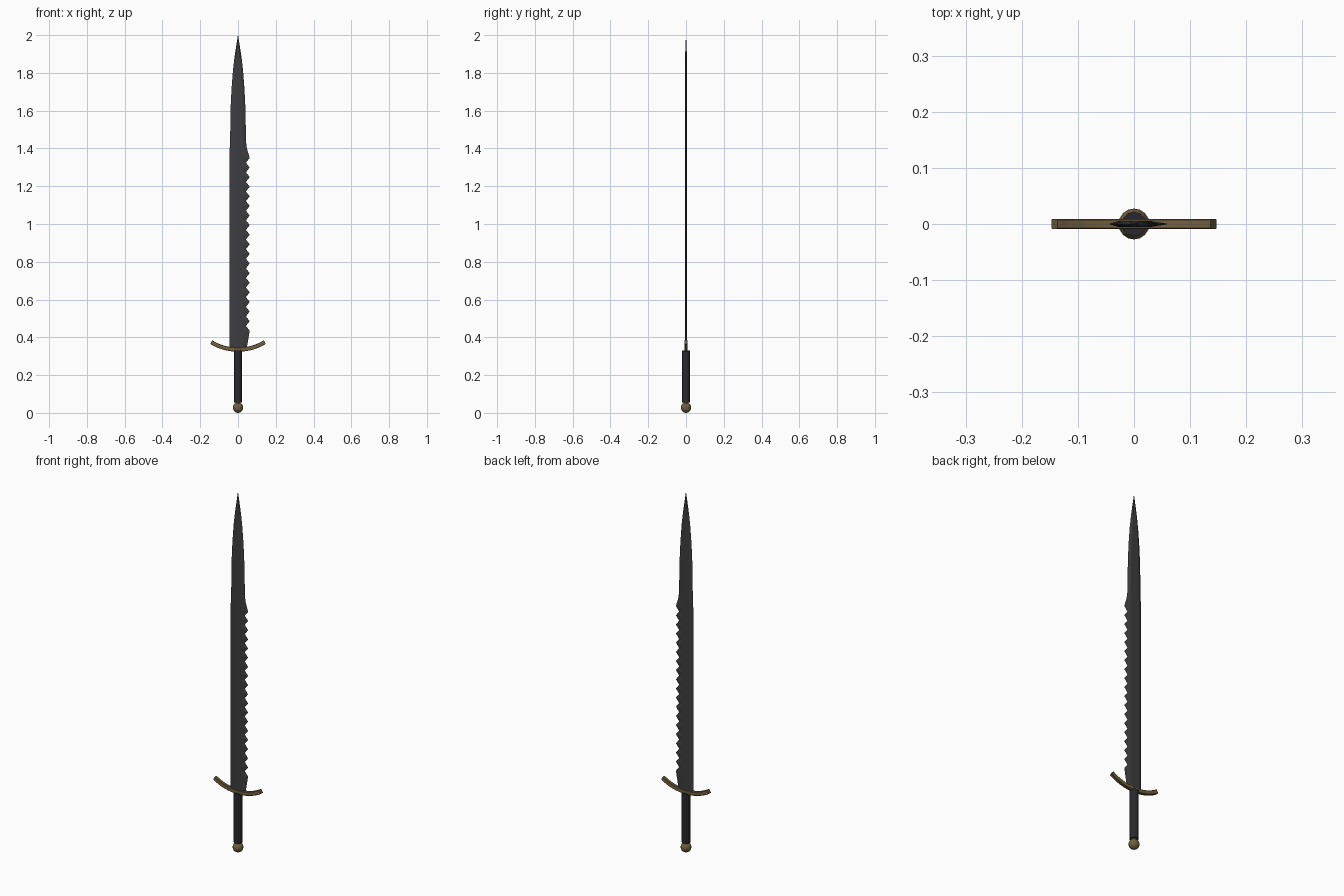
import bpy, bmesh, math

if "Cube" in bpy.data.objects:
    bpy.data.objects.remove(bpy.data.objects["Cube"])


def material(name, r, g, b):
    m = bpy.data.materials.new(name)
    m.diffuse_color = (r, g, b, 1)
    m.use_nodes = True
    m.node_tree.nodes["Principled BSDF"].inputs["Base Color"].default_value = m.diffuse_color
    return m


STEEL = material("dark_steel", 0.048, 0.048, 0.050)
BRONZE = material("aged_bronze", 0.17, 0.115, 0.050)
LEATHER = material("black_leather", 0.022, 0.022, 0.026)


def finish(bm, name, mat):
    bmesh.ops.recalc_face_normals(bm, faces=bm.faces)
    me = bpy.data.meshes.new(name)
    bm.to_mesh(me)
    bm.free()
    me.materials.append(mat)
    ob = bpy.data.objects.new(name, me)
    bpy.context.collection.objects.link(ob)
    return ob


def loft(rings, name, mat):
    """Skin a list of closed rings and cap both ends."""
    bm = bmesh.new()
    vs = [[bm.verts.new(p) for p in ring] for ring in rings]
    n = len(vs[0])
    for a, b in zip(vs, vs[1:]):
        for i in range(n):
            j = (i + 1) % n
            bm.faces.new((a[i], a[j], b[j], b[i]))
    bm.faces.new(vs[0])
    bm.faces.new(vs[-1])
    return finish(bm, name, mat)


# Blade: rows of (z, left edge, right edge), with a saw-toothed right edge
TEETH, Z0, Z1 = 18, 0.435, 1.35
rows = [(0.335, -0.045, 0.045)]
step = (Z1 - Z0) / TEETH
for k in range(TEETH):
    z = Z0 + k * step
    rows += [(z, -0.045, 0.062), (z + step * 0.5, -0.045, 0.042)]
rows += [(Z1, -0.045, 0.062), (1.40, -0.044, 0.047), (1.43, -0.042, 0.043)]
for z, w in ((1.62, 0.039), (1.72, 0.034), (1.81, 0.027), (1.88, 0.019),
             (1.94, 0.010), (2.0, 0.0004)):
    rows.append((z, -w, w))

rings = []
for z, l, r in rows:
    t = 0.0055 * min(1, max(0.06, (2.0 - z) / 0.12))
    il, ir = l * 0.6, min(r * 0.6, 0.028)
    rings.append([(l, 0, z), (il, -t, z), (ir, -t, z),
                  (r, 0, z), (ir, t, z), (il, t, z)])
loft(rings, "blade", STEEL)

# Crossguard: upswept bar with chamfered section
rings = []
N = 16
for i in range(N + 1):
    u = -1 + 2 * i / N
    ang = u * 0.62
    cx, cz = 0.142 * math.sin(ang) / math.sin(0.62), 0.335 + 0.040 * u * u
    slope = math.atan2(0.08 * u, 0.147)
    h, d, c = 0.011, 0.009, 0.002
    sec = [(-d, -h + c), (-d + c, -h), (d - c, -h), (d, -h + c),
           (d, h - c), (d - c, h), (-d + c, h), (-d, h - c)]
    rings.append([(cx - q * math.sin(slope), p, cz + q * math.cos(slope))
                  for p, q in sec])
guard = loft(rings, "crossguard", BRONZE)

# Grip: faceted cylinder
bm = bmesh.new()
bmesh.ops.create_cone(bm, cap_ends=True, segments=12, radius1=0.022,
                      radius2=0.022, depth=0.275)
bmesh.ops.translate(bm, verts=bm.verts, vec=(0, 0, 0.1925))
finish(bm, "grip", LEATHER)

# Pommel: ball with a short neck up to the grip
bm = bmesh.new()
bmesh.ops.create_uvsphere(bm, u_segments=16, v_segments=10, radius=0.0275)
bmesh.ops.translate(bm, verts=bm.verts, vec=(0, 0, 0.0275))
finish(bm, "pommel", BRONZE)

bm = bmesh.new()
bmesh.ops.create_cone(bm, cap_ends=True, segments=12, radius1=0.014,
                      radius2=0.014, depth=0.02)
bmesh.ops.translate(bm, verts=bm.verts, vec=(0, 0, 0.055))
finish(bm, "pommel_neck", BRONZE)
